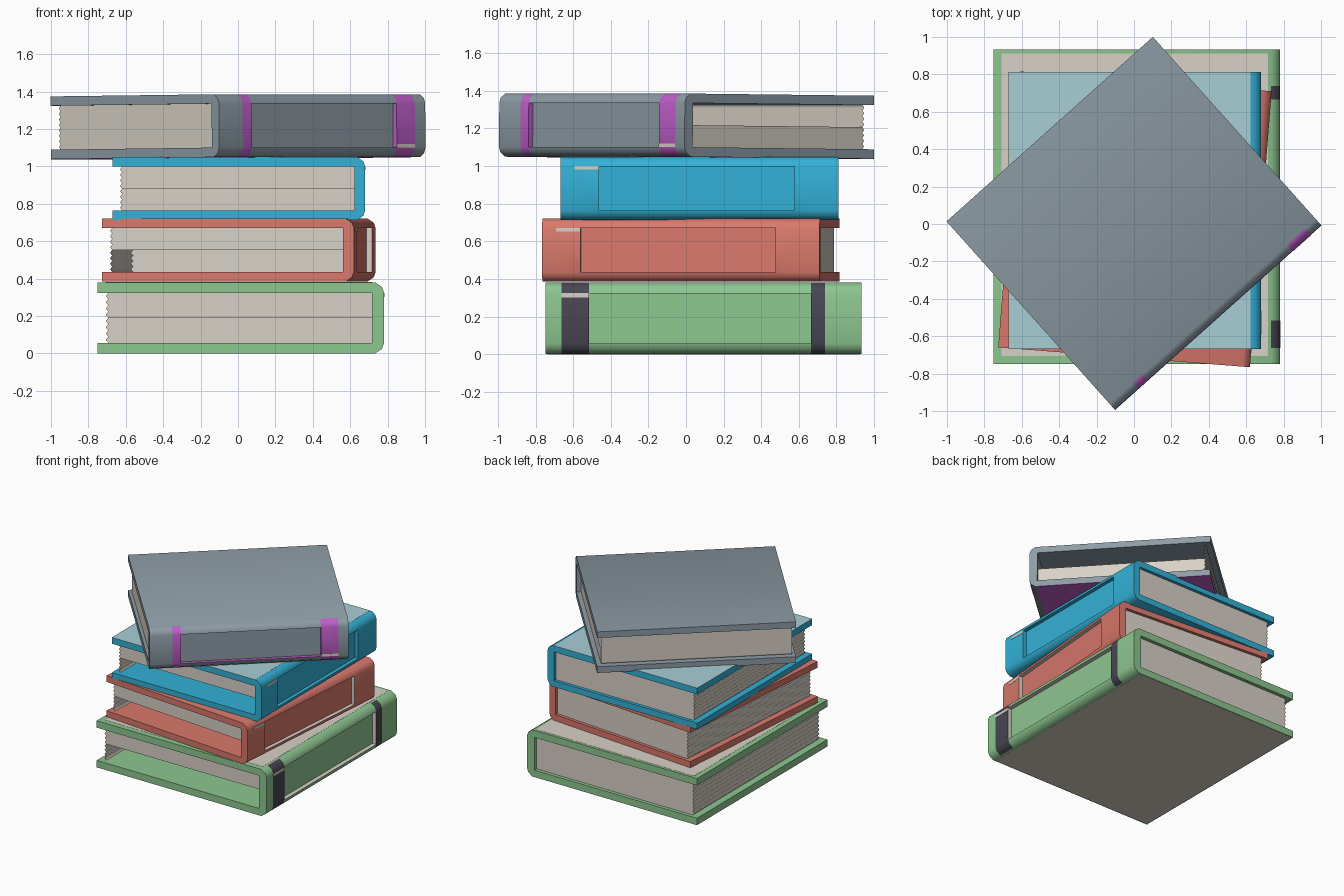
import bpy, bmesh, math
from mathutils import Matrix, Vector

if "Cube" in bpy.data.objects:
    bpy.data.objects.remove(bpy.data.objects["Cube"])


def material(name, rgb):
    m = bpy.data.materials.new(name)
    m.diffuse_color = (*rgb, 1)
    m.use_nodes = True
    m.node_tree.nodes["Principled BSDF"].inputs["Base Color"].default_value = m.diffuse_color
    return m


GREEN = material("leaf_green", (0.27, 0.57, 0.28))
RED = material("coral_red", (0.70, 0.19, 0.15))
BLUE = material("bright_blue", (0.033, 0.44, 0.68))
PALE = material("pale_blue", (0.39, 0.62, 0.66))
GREY = material("slate_grey", (0.27, 0.335, 0.38))
PURPLE = material("purple", (0.53, 0.115, 0.60))
DARK = material("charcoal", (0.065, 0.061, 0.084))
PAPER = material("paper_beige", (0.69, 0.64, 0.57))

# Book template: half width, half length, half height, board and spine thickness
W, L, H = 0.675, 0.74, 0.1675
BOARD, SPINE, BEVEL, RECESS = 0.05, 0.058, 0.05, 0.03
STRIPES = [(-0.665, -0.535), (0.505, 0.57)]


def finish(name, bm, mats, xf, recalc=True, angle=50):
    if recalc:
        bmesh.ops.recalc_face_normals(bm, faces=bm.faces)
    me = bpy.data.meshes.new(name)
    bm.to_mesh(me)
    bm.free()
    for m in mats:
        me.materials.append(m)
    me.shade_smooth()
    me.set_sharp_from_angle(angle=math.radians(angle))
    ob = bpy.data.objects.new(name, me)
    ob.matrix_world = xf
    bpy.context.collection.objects.link(ob)
    return ob


def plate(name, lo, hi, mat, xf):
    bm = bmesh.new()
    bmesh.ops.create_cube(bm, size=1)
    lo, hi = Vector(lo), Vector(hi)
    for v in bm.verts:
        v.co = [(lo[i] + hi[i]) / 2 + v.co[i] * (hi[i] - lo[i]) for i in range(3)]
    finish(name, bm, [mat], xf)


def cover(name, mat, stripe, trim, xf):
    # C-shaped section with a chamfered spine, swept along the book's length
    arc = [(W - 0.042, H), (W - 0.010, H - 0.022), (W, H - BEVEL)]
    outer = arc + [(x, -z) for x, z in reversed(arc)]
    inner = [(-W, -H), (-W, -H + BOARD), (W - SPINE, -H + BOARD),
             (W - SPINE, H - BOARD), (-W, H - BOARD), (-W, H)]
    prof = outer + inner
    flat = len(arc) - 1
    ys = [-L] + [y for s in STRIPES for y in s] + [L]
    bm = bmesh.new()
    rings = [[bm.verts.new((x, y, z)) for x, z in prof] for y in ys]
    n = len(prof)
    for j in range(len(ys) - 1):
        for i in range(n):
            k = (i + 1) % n
            rim = (rings[j][i], rings[j][k], rings[j + 1][k], rings[j + 1][i])
            if i == flat and j == 2:
                # sunken spine panel with trim-coloured walls
                low = [bm.verts.new(v.co - Vector((RECESS, 0, 0))) for v in rim]
                for a in range(4):
                    b = (a + 1) % 4
                    bm.faces.new((rim[a], rim[b], low[b], low[a])).material_index = 2
                bm.faces.new(low)
                continue
            f = bm.faces.new(rim)
            # painted bands wrap only the spine
            f.material_index = int(i < len(outer) - 1 and j in (1, 3))
    bm.faces.new(rings[0])
    bm.faces.new(rings[-1])
    finish(name, bm, [mat, stripe, trim], xf)


def pages(name, xf):
    # hollow paper block: zigzag fore-edge, full rear end, front end open below
    teeth, z0, z1 = 8, -H + BOARD, H - BOARD
    right, y0, y1 = W - SPINE, -L + 0.035, L - 0.025
    edge = [(-W + (0.039 if i % 2 else 0.051), z0 + (z1 - z0) * i / (2 * teeth))
            for i in range(2 * teeth + 1)]
    bm = bmesh.new()
    front = [bm.verts.new((x, y0, z)) for x, z in edge]
    back = [bm.verts.new((x, y1, z)) for x, z in edge]
    for i in range(2 * teeth):
        bm.faces.new((front[i], front[i + 1], back[i + 1], back[i]))

    def end(row, y, start, flip):
        vs = row[start:] + [bm.verts.new((right, y, z1)),
                            bm.verts.new((right, y, row[start].co.z))]
        bm.faces.new(vs if flip else vs[::-1])
    end(front, y0, teeth, False)
    end(back, y1, 0, True)
    bm.normal_update()
    for f in bm.faces:
        c = f.calc_center_median()
        out = Vector((-1, 0, 0))
        if abs(f.normal.y) > 0.9:
            out = Vector((0, c.y, 0))
        if f.normal.dot(out) < 0:
            f.normal_flip()
    finish(name, bm, [PAPER], xf, recalc=False, angle=86)


def book(name, mat, stripe, trim, top, bottom, loc, turn, scale=1, flip=False,
         margin=0.0, tilt=0.0):
    xf = (Matrix.Translation(loc) @ Matrix.Rotation(math.radians(turn), 4, 'Z')
          @ Matrix.Rotation(math.radians(tilt), 4, 'Y')
          @ Matrix.Rotation(math.pi if flip else 0, 4, 'X') @ Matrix.Scale(scale, 4))
    cover(name + "_cover", mat, stripe, trim, xf)
    pages(name + "_pages", xf)
    # coloured face panels on both boards
    for side, colour, m in ((1, top, margin), (-1, bottom, margin / 4)):
        if colour != mat:
            a, b = sorted((side * (H - 0.002), side * (H + 0.001)))
            plate(name + ("_top_panel" if side > 0 else "_bottom_panel"),
                  (-W + m, -L + m, a), (W - SPINE, L - m / 2, b), colour, xf)
    # small paper tab showing at the spine
    plate(name + "_spine_tab", (W - 0.002, STRIPES[0][0], 0.099),
          (W + 0.002, STRIPES[0][1], 0.118), PAPER, xf)


book("green_book", GREEN, DARK, PAPER, PAPER, PAPER, (0.015, 0.092, 0.19), 0,
     scale=1.135, margin=0.038)
book("red_book", RED, RED, PAPER, RED, RED, (0.005, 0.025, 0.553), -4.5)
book("blue_book", BLUE, BLUE, BLUE, PALE, BLUE, (0.005, 0.072, 0.8815), 0)
book("grey_book", GREY, PURPLE, PURPLE, PURPLE, GREY, (0, 0.003, 1.2125), -48.2,
     flip=True, tilt=-0.5)
